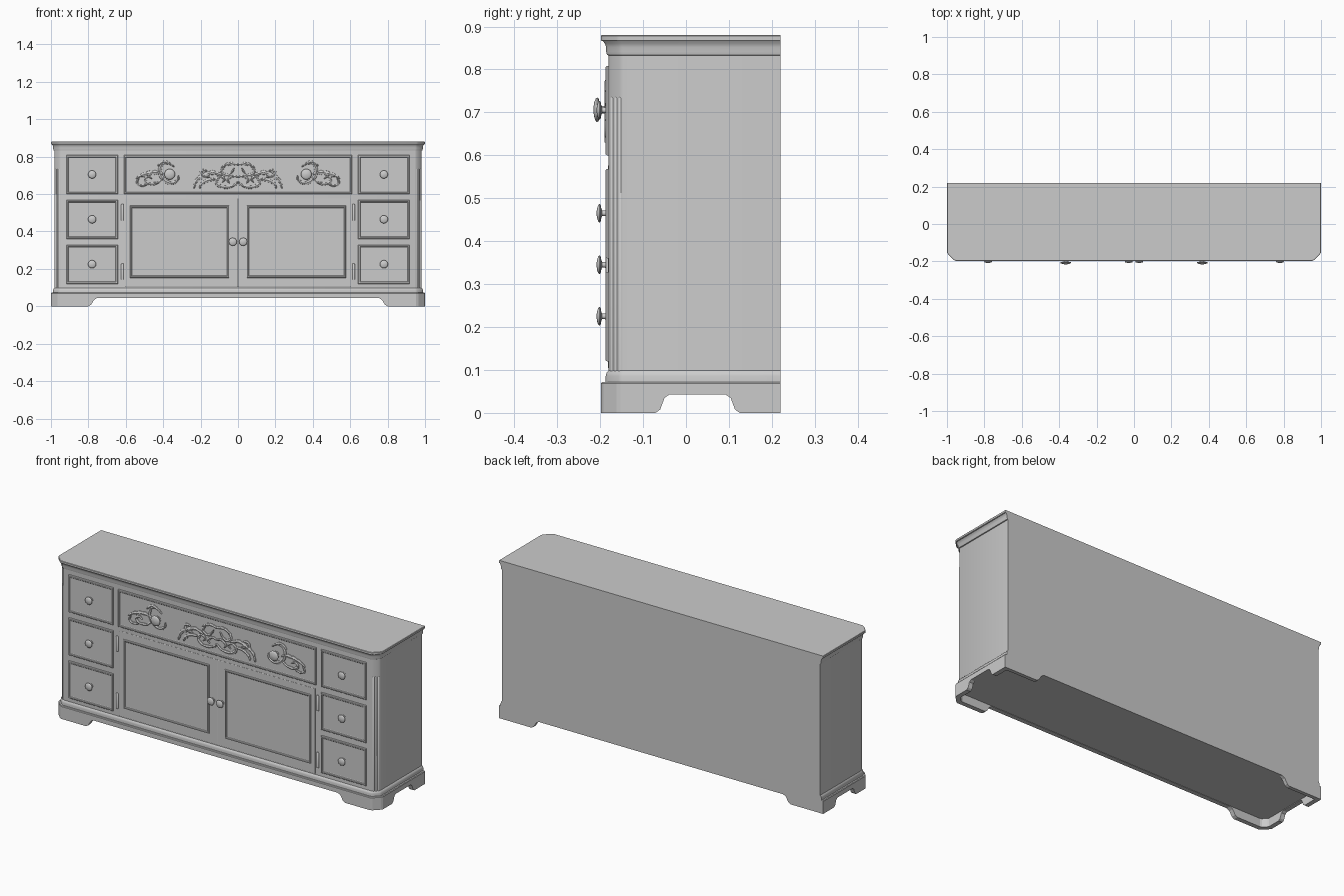
import bpy, bmesh, math
from mathutils import Vector

if "Cube" in bpy.data.objects:
    bpy.data.objects.remove(bpy.data.objects["Cube"])

def make(name, bm, smooth=None):
    bmesh.ops.recalc_face_normals(bm, faces=bm.faces)
    me = bpy.data.meshes.new(name)
    bm.to_mesh(me)
    bm.free()
    ob = bpy.data.objects.new(name, me)
    bpy.context.collection.objects.link(ob)
    if smooth:
        bpy.ops.object.select_all(action='DESELECT')
        ob.select_set(True)
        bpy.context.view_layer.objects.active = ob
        bpy.ops.object.shade_smooth_by_angle(angle=math.radians(smooth))
    return ob

def loft(name, rings, smooth=None):
    """Skin closed rings of equal length and cap both ends."""
    bm = bmesh.new()
    vs = [[bm.verts.new(p) for p in r] for r in rings]
    n = len(rings[0])
    for a, b in zip(vs, vs[1:]):
        for i in range(n):
            j = (i + 1) % n
            bm.faces.new((a[i], a[j], b[j], b[i]))
    bm.faces.new(vs[0])
    bm.faces.new(vs[-1])
    return make(name, bm, smooth)

def footprint(d, z, back=0.0):
    """Plan outline with clipped front corners, inset by d; back is flush."""
    half = [(1 - d, 0.22 - back), (1 - d, -0.152 + .4 * d), (.994 - .9 * d, -0.162 + .5 * d),
            (.964 - .5 * d, -0.192 + .9 * d), (.952 - .4 * d, -0.198 + d)]
    return [(x, y, z) for x, y in half] + [(-x, y, z) for x, y in reversed(half)]

def stack(name, prof):
    return loft(name, [footprint(d, z) for d, z in prof], 35)

# Carcass, top and mouldings
stack("cabinet_body", [(.018, .07), (.018, .85)])
stack("top_slab", [(.002, .866), (0, .868), (0, .878), (.002, .88)])
stack("top_moulding", [(.018, .832), (.014, .834), (.012, .842), (.012, .852), (.009, .860), (.004, .867)])
stack("base_moulding", [(.011, .07), (.011, .086), (.013, .094), (.018, .099)])

# Plinth with bracket feet, cut out on every side and hollow underneath
plinth = loft("plinth", [footprint(0, 0), footprint(0, .069), footprint(.003, .0725)])
arch = [(.80, -.01), (.80, 0), (.786, .008), (.77, .034), (.754, .044)]
arch = arch + [(-x, z) for x, z in reversed(arch)]
side = [(.098, -.01), (.098, 0), (.087, .008), (.077, .035), (.065, .043)]
side = [(.027 + u, z) for u, z in side] + [(.027 - u, z) for u, z in reversed(side)]
cutters = [
    loft("arch_cutter", [[(x, y, z) for x, z in arch] for y in (-.3, .3)]),
    loft("side_cutter", [[(x, y, z) for y, z in side] for x in (-1.1, 1.1)]),
    loft("pocket_cutter", [footprint(.025, z, .02) for z in (-.01, .046)]),
]
bpy.context.view_layer.objects.active = plinth
for c in cutters:
    c.hide_render = True
    m = plinth.modifiers.new("cut", 'BOOLEAN')
    m.operation, m.solver, m.object = 'DIFFERENCE', 'EXACT', c
    bpy.ops.object.modifier_apply(modifier=m.name)
    bpy.data.objects.remove(c, do_unlink=True)

def rect(x0, x1, z0, z1, i, y):
    return [(x0 + i, y, z0 + i), (x1 - i, y, z0 + i), (x1 - i, y, z1 - i), (x0 + i, y, z1 - i)]

def panel(name, x0, x1, z0, z1, prof):
    return loft(name, [rect(x0, x1, z0, z1, i, y) for i, y in prof])

def lathe(name, x, z, y0, prof, n=24):
    """Turned part pointing forward from y0; prof is (distance, radius)."""
    return loft(name, [[(x + r * math.cos(2 * math.pi * k / n), y0 - d, z + r * math.sin(2 * math.pi * k / n))
                        for k in range(n)] for d, r in prof], 40)

def knob(name, x, z, y0, s):
    prof = [(-.003, .013), (.002, .013), (.004, .007), (.012, .006), (.014, .012), (.0155, .020),
            (.018, .0215), (.0205, .020), (.023, .014), (.0245, .006), (.025, .001)]
    lathe(name, x, z, y0, [(d * (1 + (s - 1) * .9), r * s) for d, r in prof])

DRAWER = [(0, -.176), (0, -.184), (.003, -.188), (.009, -.188), (.012, -.1845), (.016, -.1835)]
DOOR = [(0, -.181), (.002, -.186), (.005, -.1875), (.009, -.1865), (.012, -.183), (.015, -.1825)]

# Side drawers, doors, hinges and corner reeds, left and right
for s, tag in ((-1, "left"), (1, "right")):
    for k, zc in enumerate((.224, .464, .704)):
        xa, xb = sorted((s * .642, s * .918))
        panel(f"{tag}_drawer_{k + 1}", xa, xb, zc - .104, zc + .104, DRAWER)
        knob(f"{tag}_drawer_knob_{k + 1}", s * .78, zc + .001, -.1835, 1.0)
    xa, xb = sorted((s * .001, s * .603))
    panel(f"{tag}_door", xa, xb, .104, .577, [(0, -.176), (0, -.181), (.001, -.1815)])
    xa, xb = sorted((s * .047, s * .578))
    panel(f"{tag}_door_frame", xa, xb, .152, .538, DOOR)
    knob(f"{tag}_door_knob", s * .028, .345, -.1835, 1.0)
    knob(f"{tag}_wide_drawer_knob", s * .365, .706, -.1835, 1.33)

    def post(name, x, y, r, z0, z1, n=12):
        loft(name, [[(x + q * math.cos(2 * math.pi * k / n), y + q * math.sin(2 * math.pi * k / n), z)
                     for k in range(n)] for q, z in ((r, z0), (r, z1 - r / 2), (r * .6, z1))], 40)
    for z0, z1 in ((.142, .228), (.46, .546)):
        post(f"{tag}_hinge", s * .618, -.181, .007, z0, z1)
    for k in (-1, 0, 1):
        post(f"{tag}_corner_reed_{k + 2}", s * (.9635 + k * .0092), -.1615 + k * .0092, .0062, .09, .736)

# Wide centre drawer
panel("wide_drawer", -.61, .61, .60, .808, DRAWER)

def spline(pts, n):
    """Catmull-Rom samples through 2D points."""
    p = [Vector(q) for q in pts]
    p = [2 * p[0] - p[1]] + p + [2 * p[-1] - p[-2]]
    out = []
    for i in range(n + 1):
        u = i / n * (len(p) - 3)
        k = min(int(u), len(p) - 4)
        t = u - k
        a, b, c, d = p[k:k + 4]
        out.append(.5 * (2 * b + (c - a) * t + (2 * a - 5 * b + 4 * c - d) * t * t
                         + (3 * b - a - 3 * c + d) * t ** 3))
    return out

def leaf(name, pts, width, lobes, n=48):
    """Carved ribbon with a raised ridge and scalloped edges, on both sides of centre."""
    sp = spline(pts, n)
    for s, tag in ((-1, "left"), (1, "right")):
        bm = bmesh.new()
        rows = []
        for i, c in enumerate(sp):
            t = i / n
            tan = (sp[min(i + 1, n)] - sp[max(i - 1, 0)]).normalized()
            nor = Vector((-tan.y, tan.x))
            w = width * (.25 + .75 * math.sin(math.pi * (.12 + .86 * t))) * (.6 + .4 * abs(math.sin(math.pi * lobes * t)))
            row = []
            for o, y in ((-1, -.183), (-.9, -.1865), (0, -.190), (.9, -.1865), (1, -.183)):
                q = c + nor * o * w
                row.append(bm.verts.new((s * q.x, y, q.y)))
            rows.append(row)
        for a, b in zip(rows, rows[1:]):
            for j in range(4):
                bm.faces.new((a[j], a[j + 1], b[j + 1], b[j]))
        bm.faces.new(rows[0])
        bm.faces.new(rows[-1])
        make(f"{tag}_{name}", bm, 30)

# Carved ornament: centre spray
leaf("crest_leaf", [(.0, .757), (.045, .762), (.09, .742)], .010, 4)
leaf("crest_scroll", [(.07, .752), (.088, .72), (.06, .70), (.035, .715), (.02, .74)], .009, 4)
leaf("centre_volute", [(.0, .665), (.03, .642), (.085, .638), (.118, .665), (.098, .692), (.072, .68), (.084, .662)], .010, 6)
leaf("centre_link", [(.0, .69), (.03, .695), (.055, .675), (.045, .658)], .008, 3)
leaf("spray_leaf", [(.085, .70), (.135, .715), (.185, .698), (.222, .672), (.236, .63)], .014, 6)
leaf("spray_tip", [(.165, .725), (.195, .722), (.19, .695), (.15, .69)], .010, 3)
leaf("spray_under_leaf", [(.12, .68), (.165, .672), (.195, .652), (.205, .63)], .011, 4)
# Carved ornament: scrolls round the wide drawer knobs
leaf("knob_scroll", [(.375, .768), (.408, .755), (.418, .715), (.395, .675), (.355, .658), (.322, .675), (.318, .70)], .011, 6)
leaf("knob_crest", [(.43, .75), (.40, .772), (.365, .762), (.34, .745)], .009, 3)
leaf("long_leaf", [(.40, .705), (.435, .715), (.475, .712), (.515, .70), (.545, .682)], .013, 5)
leaf("curl_leaf", [(.40, .685), (.43, .66), (.475, .655), (.50, .675), (.48, .692), (.46, .682)], .009, 5)
leaf("tip_leaf", [(.485, .65), (.52, .645), (.54, .66), (.53, .685)], .008, 3)
